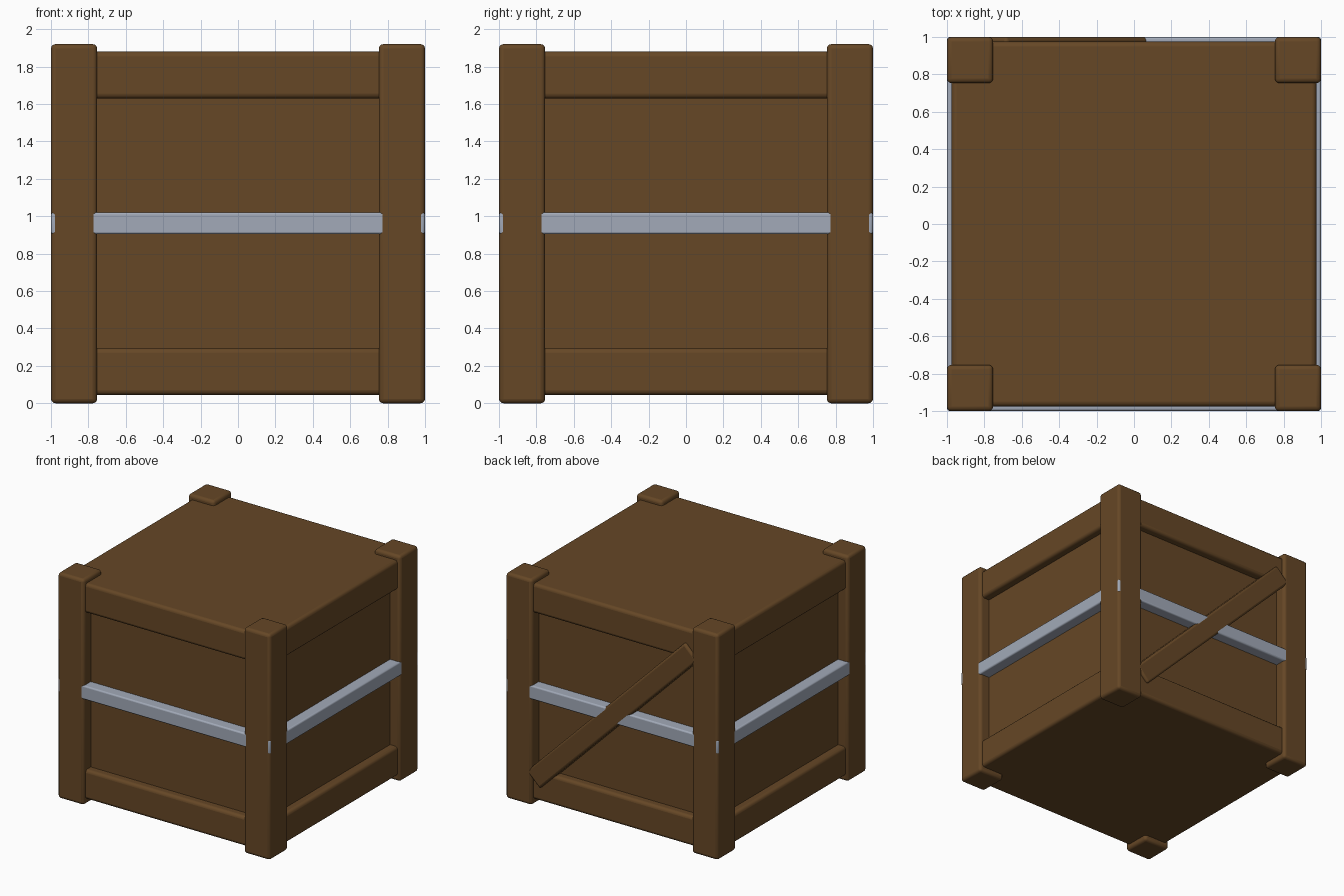
import bpy
import math

if "Cube" in bpy.data.objects:
    bpy.data.objects.remove(bpy.data.objects["Cube"], do_unlink=True)


def material(name, colour):
    mat = bpy.data.materials.new(name)
    mat.use_nodes = True
    mat.diffuse_color = (*colour, 1)
    mat.node_tree.nodes["Principled BSDF"].inputs["Base Color"].default_value = (*colour, 1)
    return mat


wood = material("brown wood", (0.132, 0.063, 0.019))
steel = material("grey steel", (0.36, 0.40, 0.48))


def block(name, centre, size, mat, bevel=0.0, tilt=0.0):
    """Box with softly rounded edges, tilted about the y axis."""
    bpy.ops.mesh.primitive_cube_add(size=1, location=centre)
    ob = bpy.context.object
    ob.name = name
    ob.scale = size
    bpy.ops.object.transform_apply(location=False, rotation=False, scale=True)
    ob.rotation_euler.y = tilt
    ob.data.materials.append(mat)
    if bevel:
        mod = ob.modifiers.new("rounded edges", "BEVEL")
        mod.width = bevel
        mod.segments = 3
        bpy.ops.object.shade_smooth_by_angle(angle=math.radians(40))
    return ob


# Recessed panels of the box
block("panel_box", (0, 0, 0.96), (1.81, 1.81, 1.7), wood)

# Lid and base, whose edges form the horizontal rails
for name, z in (("base_rails", 0.17), ("lid_rails", 1.755)):
    block(name, (0, 0, z), (1.95, 1.95, 0.25), wood, 0.025)

# Corner posts
for side, x in (("right", -1), ("left", 1)):
    for end, y in (("front", -1), ("back", 1)):
        block(f"{end}_{side}_post", (x * 0.8765, y * 0.8765, 0.96),
              (0.247, 0.247, 1.92), wood, 0.024)

# Metal strap around the middle, flush with the posts
block("metal_strap", (0, 0, 0.9625), (1.998, 1.998, 0.117), steel, 0.012)

# Diagonal brace across the back
block("back_brace", (0, 0.945, 0.965), (2.1, 0.11, 0.17), wood, 0.018, math.radians(45))
